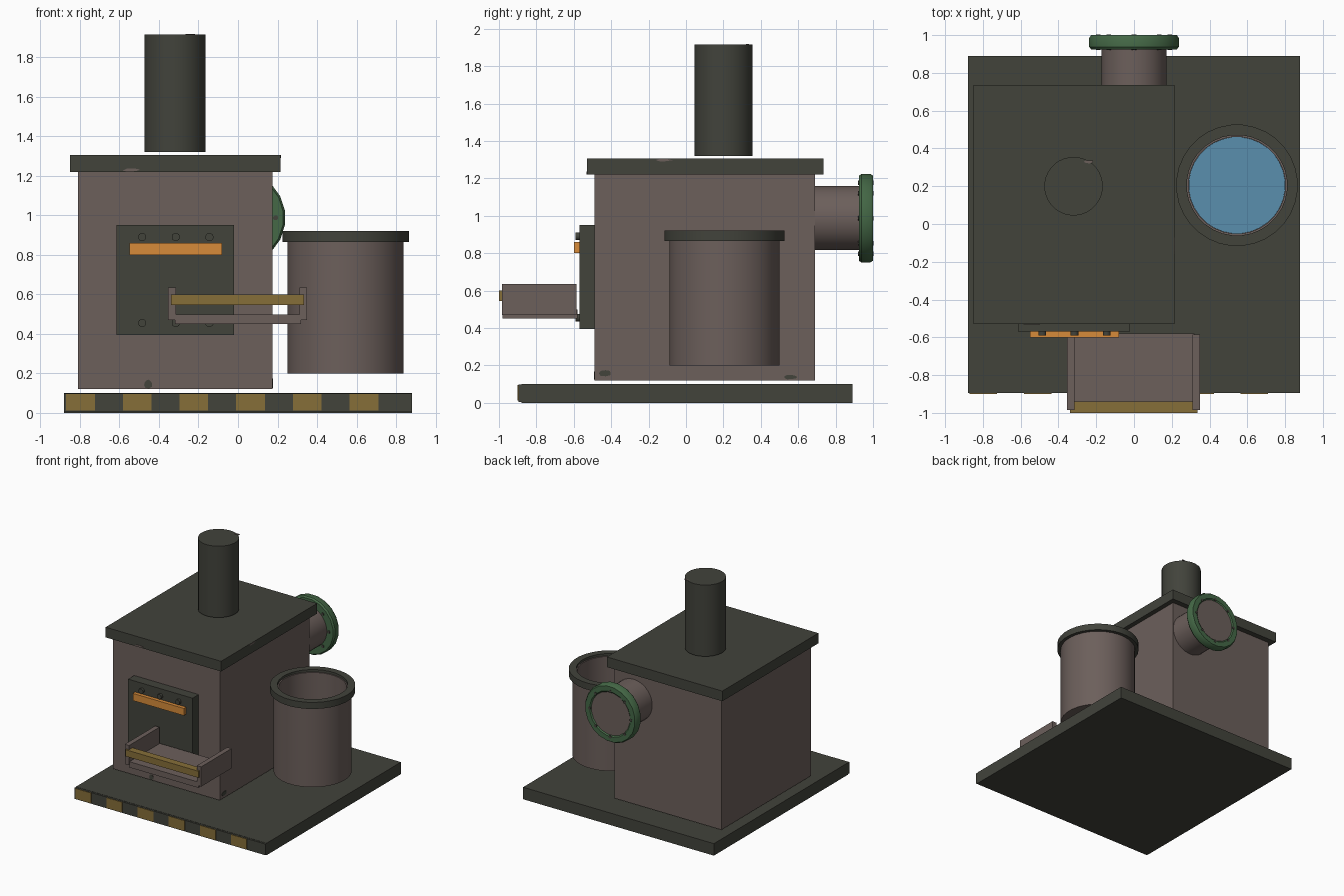
import bpy
import math
import random
from mathutils import Matrix, Vector

if "Cube" in bpy.data.objects:
    bpy.data.objects.remove(bpy.data.objects["Cube"], do_unlink=True)


def material(name, rgb):
    m = bpy.data.materials.new(name)
    m.use_nodes = True
    m.diffuse_color = (*rgb, 1)
    m.node_tree.nodes["Principled BSDF"].inputs["Base Color"].default_value = (*rgb, 1)
    return m


IRON = material("dark iron", (0.054, 0.056, 0.044))
STEEL = material("brown steel", (0.15, 0.115, 0.105))
GREEN = material("green paint", (0.058, 0.138, 0.061))
YELLOW = material("worn yellow", (0.24, 0.156, 0.04))
ORANGE = material("glowing orange", (0.68, 0.26, 0.042))
WATER = material("blue water", (0.102, 0.275, 0.423))


def mesh_object(name, verts, faces, mat, smooth=False):
    me = bpy.data.meshes.new(name)
    me.from_pydata(verts, [], faces)
    me.materials.append(mat)
    ob = bpy.data.objects.new(name, me)
    bpy.context.collection.objects.link(ob)
    if smooth:
        bpy.ops.object.select_all(action="DESELECT")
        ob.select_set(True)
        bpy.context.view_layer.objects.active = ob
        bpy.ops.object.shade_smooth_by_angle(angle=math.radians(35))
    return ob


def box(name, x, y, z, mat):
    verts = [(a, b, c) for a in x for b in y for c in z]
    faces = [(0, 1, 3, 2), (4, 6, 7, 5), (0, 4, 5, 1),
             (2, 3, 7, 6), (0, 2, 6, 4), (1, 5, 7, 3)]
    return mesh_object(name, verts, faces, mat)


def lathe(name, centre, profile, mat, axis="z", sides=32, ring=False):
    """Spin (radius, height) points, going up the outside; ring joins the ends."""
    turn = Matrix.Identity(3)
    if axis == "y":
        turn = Matrix.Rotation(-math.pi / 2, 3, "X")
    verts = []
    for r, h in profile:
        for i in range(sides):
            a = math.tau * (i + 0.5) / sides
            verts.append(Vector(centre) + turn @ Vector((r * math.cos(a), r * math.sin(a), h)))
    n = len(profile)
    faces = []
    for j in range(n if ring else n - 1):
        k = (j + 1) % n
        for i in range(sides):
            m = (i + 1) % sides
            faces.append((j * sides + i, j * sides + m, k * sides + m, k * sides + i))
    if not ring:
        faces.append(tuple(reversed(range(sides))))
        faces.append(tuple(range((n - 1) * sides, n * sides)))
    return mesh_object(name, verts, faces, mat, True)


def chip(name, origin, u, v, size, mat):
    """Thin irregular patch of worn paint lying on a flat face."""
    u, v = Vector(u), Vector(v)
    out = u.cross(v) * 0.003
    rim = []
    for i in range(9):
        a = math.tau * i / 9
        k = random.uniform(0.7, 1.1)
        rim.append(Vector(origin) + u * size[0] * k * math.cos(a) + v * size[1] * k * math.sin(a))
    sides = [(i, (i + 1) % 9, (i + 1) % 9 + 9, i + 9) for i in range(9)]
    mesh_object(name, rim + [p + out for p in rim], sides + [tuple(range(9, 18))], mat)


random.seed(4)

# Base plate with hazard stripes on the front edge
box("base_plate", (-0.88, 0.88), (-0.88, 0.89), (0, 0.1), IRON)
box("base_front_strip", (-0.88, 0.88), (-0.895, -0.88), (0.005, 0.098), IRON)
for i in range(6):
    x = -0.87 + i * 0.287
    box("hazard_stripe", (x, x + 0.145), (-0.9, -0.894), (0.012, 0.096), YELLOW)

# Furnace body, roof and chimney
box("furnace_body", (-0.81, 0.175), (-0.49, 0.69), (0.12, 1.22), STEEL)
box("roof_slab", (-0.85, 0.215), (-0.53, 0.735), (1.22, 1.305), IRON)
lathe("chimney", (-0.32, 0.2, 0), [(0.155, 1.32), (0.155, 1.915)], IRON)

# Door with glowing slot and bolts
box("door", (-0.615, -0.02), (-0.57, -0.49), (0.395, 0.95), IRON)
box("glow_slot", (-0.55, -0.08), (-0.6, -0.565), (0.8, 0.86), ORANGE)
for x in (-0.485, -0.315, -0.145):
    for z in (0.455, 0.89):
        lathe("door_bolt", (x, -0.59, z), [(0.021, 0), (0.021, 0.03)], IRON, "y", 12)

# Loading tray
box("tray_floor", (-0.32, 0.32), (-0.98, -0.58), (0.45, 0.498), STEEL)
for name, x in (("tray_right_wall", (-0.355, -0.315)), ("tray_left_wall", (0.31, 0.35))):
    box(name, x, (-0.985, -0.585), (0.47, 0.635), STEEL)
box("tray_lip", (-0.34, 0.335), (-1.0, -0.94), (0.545, 0.6), YELLOW)

# Water barrel, open at the top
barrel = (0.545, 0.205, 0)
lathe("barrel", barrel, [(0.295, 0.2), (0.295, 0.9), (0.257, 0.9), (0.257, 0.24)], STEEL)
lathe("barrel_rim", barrel, [(0.322, 0.865), (0.322, 0.92), (0.266, 0.92), (0.266, 0.865)],
      IRON, ring=True)
lathe("barrel_water", barrel, [(0.256, 0.245), (0.256, 0.3)], WATER)

# Rear pipe with flange, end plate and bolts
pipe = (0, 0, 0.987)
lathe("rear_pipe", pipe, [(0.172, 0.68), (0.172, 0.94)], STEEL, "y")
lathe("flange", pipe, [(0.17, 0.925), (0.23, 0.925), (0.24, 0.938), (0.24, 0.985),
                       (0.23, 1.0), (0.188, 1.0), (0.17, 0.985)], GREEN, "y", 20, True)
lathe("pipe_end_plate", pipe, [(0.186, 0.935), (0.186, 0.992)], STEEL, "y")
for i in range(8):
    a = math.tau * i / 8
    at = (0.19 * math.cos(a), 0, pipe[2] + 0.19 * math.sin(a))
    lathe("flange_bolt", at, [(0.013, 0.92), (0.013, 1.002)], IRON, "y", 8)

# Worn patches
X, Y, Z = (1, 0, 0), (0, 1, 0), (0, 0, 1)
chip("worn_patch_front", (-0.455, -0.49, 0.148), X, Z, (0.025, 0.024), IRON)
chip("worn_patch_side_front", (0.175, -0.435, 0.16), Y, Z, (0.04, 0.018), IRON)
chip("worn_patch_side_back", (0.175, 0.56, 0.138), Y, Z, (0.035, 0.014), IRON)
chip("worn_patch_roof_front", (-0.54, -0.53, 1.23), X, Z, (0.045, 0.009), STEEL)
chip("worn_patch_roof_side", (0.215, -0.12, 1.297), Y, Z, (0.045, 0.007), STEEL)
chip("worn_patch_chimney", (-0.24, 0.33, 1.915), X, Y, (0.028, 0.01), STEEL)
